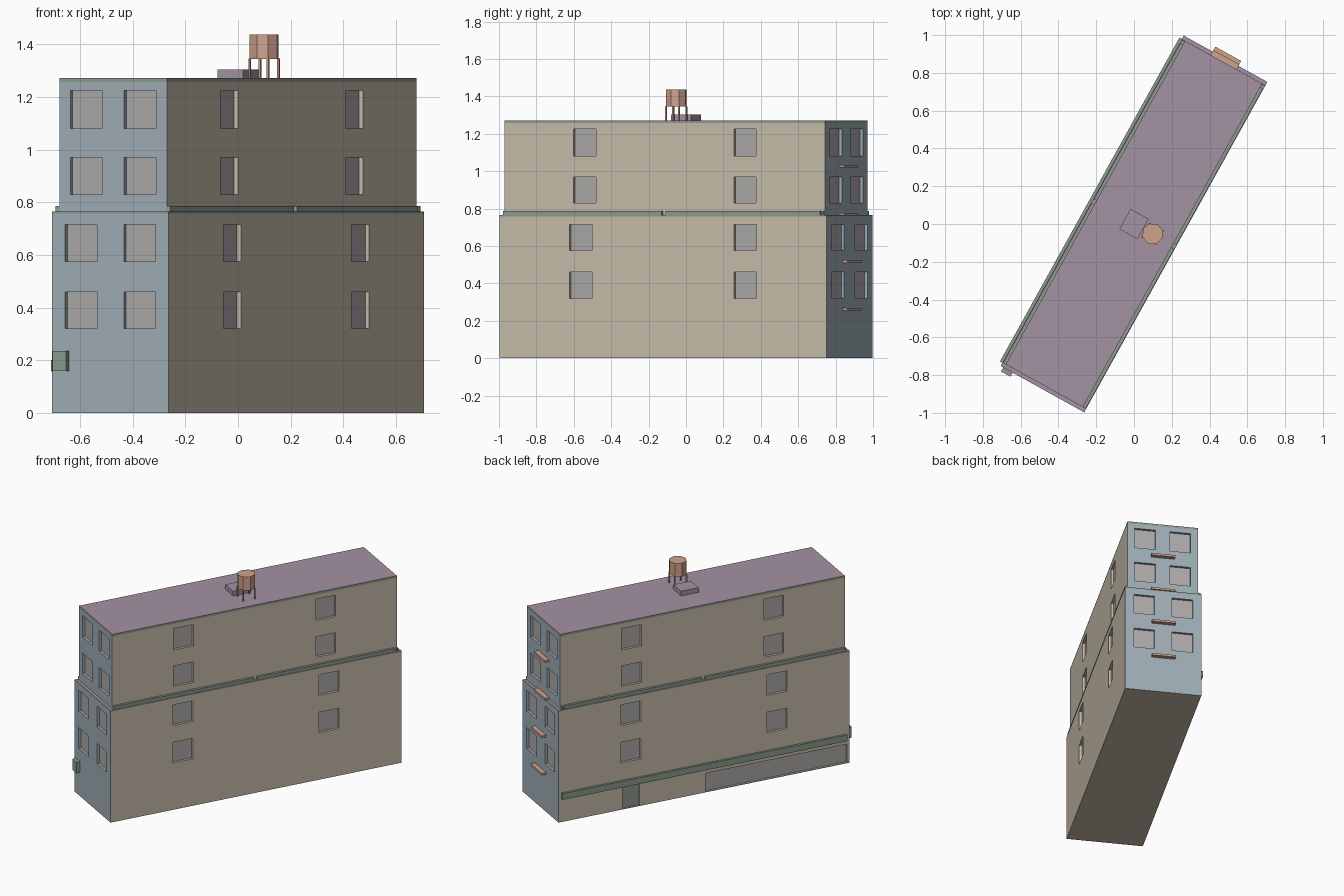
import bpy, bmesh, math
from mathutils import Matrix, Vector

if "Cube" in bpy.data.objects:
    bpy.data.objects.remove(bpy.data.objects["Cube"])

TURN = math.radians(-29)   # the whole building is turned on the grid


def mat(name, r, g, b):
    m = bpy.data.materials.new(name)
    m.diffuse_color = (r, g, b, 1)
    m.use_nodes = True
    m.node_tree.nodes["Principled BSDF"].inputs["Base Color"].default_value = m.diffuse_color
    return m


BEIGE = mat("beige_wall", 0.58, 0.51, 0.41)
BLUE = mat("blue_wall", 0.35, 0.42, 0.47)
GLASS = mat("glass", 0.42, 0.40, 0.40)
PURPLE = mat("purple_roof", 0.37, 0.29, 0.36)
GREEN = mat("green_trim", 0.27, 0.33, 0.28)
ORANGE = mat("orange_metal", 0.63, 0.36, 0.27)


def add_box(bm, x0, x1, y0, y1, z0, z1):
    m = Matrix.Translation(((x0 + x1) / 2, (y0 + y1) / 2, (z0 + z1) / 2))
    m = m @ Matrix.Diagonal((x1 - x0, y1 - y0, z1 - z0, 1))
    bmesh.ops.create_cube(bm, size=1, matrix=m)


def finish(bm, name, *mats):
    me = bpy.data.meshes.new(name)
    bm.to_mesh(me)
    bm.free()
    for m in mats:
        me.materials.append(m)
    ob = bpy.data.objects.new(name, me)
    ob.rotation_euler.z = TURN
    bpy.context.collection.objects.link(ob)
    return ob


def boxes(name, m, *dims):
    bm = bmesh.new()
    for d in dims:
        add_box(bm, *d)
    return finish(bm, name, m)


def block(name, hx, hy, z0, z1, trim, end_col, side_col, rows, extra=()):
    """Storey block with recessed windows and a trim slab with a purple roof."""
    d, w = 0.017, 0.0685
    bm = bmesh.new()
    for za, zb in rows:
        for s in (-1, 1):
            for t in (-1, 1):
                y, x = t * side_col, t * end_col
                xs = sorted((s * (hx - d), s * (hx + d)))
                ys = sorted((s * (hy - d), s * (hy + d)))
                add_box(bm, *xs, y - w, y + w, za, zb)
                add_box(bm, x - w, x + w, *ys, za, zb)
    for e in extra:
        add_box(bm, *e)
    cutter = finish(bm, name + "_cutter")
    cutter.hide_render = True

    bm = bmesh.new()
    add_box(bm, -hx, hx, -hy, hy, z0, z1 - trim)
    ob = finish(bm, name + "_walls", BEIGE, BLUE, GLASS)
    mod = ob.modifiers.new("openings", 'BOOLEAN')
    mod.operation, mod.solver, mod.object = 'DIFFERENCE', 'EXACT', cutter
    bpy.context.view_layer.update()
    dg = bpy.context.evaluated_depsgraph_get()
    me = bpy.data.meshes.new_from_object(ob.evaluated_get(dg))
    ob.modifiers.clear()
    ob.data = me
    bpy.data.objects.remove(cutter)
    me.materials.clear()
    for m in (BEIGE, BLUE, GLASS):
        me.materials.append(m)
    for p in me.polygons:
        c, n = p.center, p.normal
        inside = abs(c.x) < hx - 0.01 and abs(c.y) < hy - 0.01
        p.material_index = 2 if inside and abs(n.z) < 0.5 else int(abs(c.y) > hy - 0.012)

    bm = bmesh.new()
    add_box(bm, -hx, hx, -hy, hy, z1 - trim, z1)
    bm.normal_update()
    for f in bm.faces:
        f.material_index = int(f.normal.z > 0.5)
    finish(bm, name + "_roof", GREEN, PURPLE)


# Lower block with door and shop window recesses, and the set-back upper block
block("lower_block", 0.253, 1.0, 0, 0.765, 0.008, 0.1275, 0.503,
      ((0.32, 0.46), (0.575, 0.715)),
      ((-0.3, -0.238, 0.443, 0.56, 0.004, 0.152),
       (-0.3, -0.238, -0.985, -0.01, 0.004, 0.13)))
block("upper_block", 0.2335, 0.979, 0.765, 1.272, 0.015, 0.117, 0.49,
      ((0.83, 0.97), (1.08, 1.225)))

# Door panel, shop fascia and projecting sign box
boxes("door", GREEN, (-0.243, -0.236, 0.443, 0.56, 0.004, 0.152))
boxes("shop_fascia", GREEN, (-0.268, -0.252, -0.98, 0.98, 0.158, 0.2))
boxes("sign_box", GREEN, (-0.237, -0.18, -1.024, -0.999, 0.16, 0.235))

# Ledge strips on the long set-backs, split in the middle
for side, s in (("right", 1), ("left", -1)):
    xs = sorted((s * 0.233, s * 0.25))
    boxes("ledge_strip_" + side, GREEN,
          (*xs, -0.979, -0.012, 0.765, 0.786),
          (*xs, 0.012, 0.958, 0.765, 0.786),
          (*xs, 0.972, 0.979, 0.765, 0.786))

# Small balconies on the back end
for i, z in enumerate((0.262, 0.517, 0.77, 1.027)):
    y = 0.999 if z < 0.7 else 0.978
    boxes(f"balcony_{i + 1}", ORANGE, (-0.078, 0.078, y, y + 0.031, z - 0.007, z + 0.007))

# Rooftop hatch
boxes("roof_hatch", PURPLE, (-0.055, 0.055, -0.061, 0.061, 1.271, 1.304))

# Octagonal water tank on four legs
TX, TY = 0.112, 0.002
bm = bmesh.new()
bmesh.ops.create_cone(bm, cap_ends=True, segments=8, radius1=0.057, radius2=0.057,
                      depth=0.092, matrix=Matrix.Translation((TX, TY, 1.391)))
finish(bm, "water_tank", ORANGE)
boxes("tank_legs", ORANGE, *[
    (TX + a * 0.04 - 0.004, TX + a * 0.04 + 0.004,
     TY + b * 0.04 - 0.004, TY + b * 0.04 + 0.004, 1.271, 1.346)
    for a in (-1, 1) for b in (-1, 1)])
